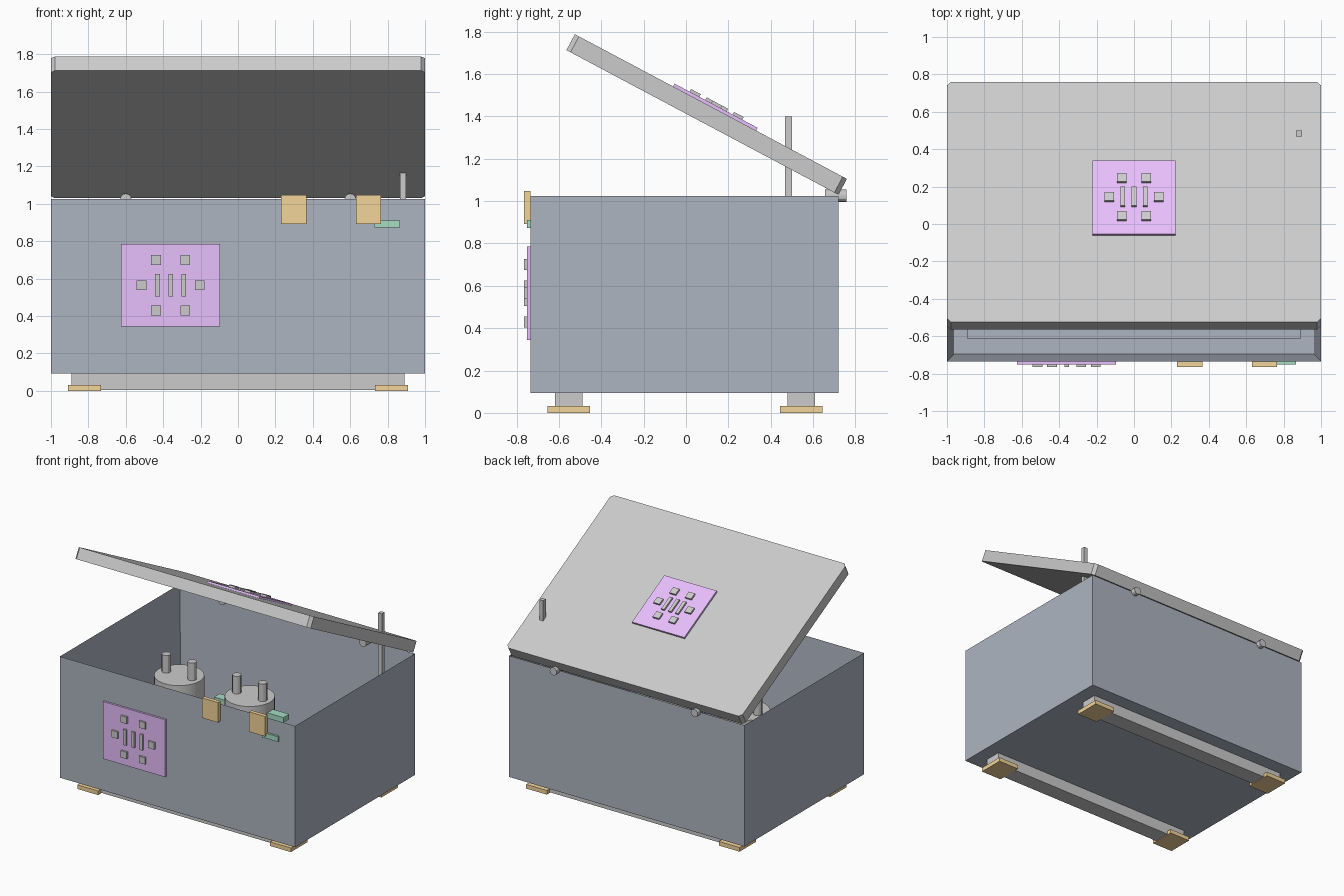
import bpy, bmesh, math
from mathutils import Matrix, Vector

if "Cube" in bpy.data.objects:
    bpy.data.objects.remove(bpy.data.objects["Cube"])


def material(name, rgb):
    m = bpy.data.materials.new(name)
    m.diffuse_color = (*rgb, 1)
    m.use_nodes = True
    m.node_tree.nodes["Principled BSDF"].inputs["Base Color"].default_value = m.diffuse_color
    return m


SLATE = material("slate", (0.42, 0.46, 0.53))
PURPLE = material("purple", (0.80, 0.52, 0.98))
ORANGE = material("orange", (0.90, 0.66, 0.32))
GREEN = material("green", (0.38, 0.72, 0.55))


def finish(name, bm, mat=None, frame=Matrix()):
    bmesh.ops.recalc_face_normals(bm, faces=bm.faces)
    me = bpy.data.meshes.new(name)
    bm.to_mesh(me)
    bm.free()
    ob = bpy.data.objects.new(name, me)
    ob.matrix_world = frame
    bpy.context.collection.objects.link(ob)
    if mat:
        me.materials.append(mat)
    return ob


def box_mesh(x0, x1, y0, y1, z0, z1):
    bm = bmesh.new()
    size = Matrix.Diagonal((x1 - x0, y1 - y0, z1 - z0, 1))
    mid = Matrix.Translation(((x0 + x1) / 2, (y0 + y1) / 2, (z0 + z1) / 2))
    bmesh.ops.create_cube(bm, size=1, matrix=mid @ size)
    return bm


def box(name, x, y, z, mat=None, frame=Matrix()):
    return finish(name, box_mesh(*x, *y, *z), mat, frame)


def cylinder(name, loc, r, h, sides, axis='Z'):
    bm = bmesh.new()
    rot = Matrix.Rotation(math.pi / 2, 4, 'X') if axis == 'Y' else Matrix()
    bmesh.ops.create_cone(bm, cap_ends=True, segments=sides, radius1=r, radius2=r,
                          depth=h, matrix=Matrix.Translation(loc) @ rot)
    ob = finish(name, bm)
    bpy.ops.object.select_all(action='DESELECT')
    ob.select_set(True)
    bpy.context.view_layer.objects.active = ob
    bpy.ops.object.shade_smooth_by_angle()
    return ob


def control_panel(prefix, frame, w, h, dx, dz, bar):
    # purple plate with a ring of six buttons round three bars; local z points outward
    box(prefix + "_panel", (-w / 2, w / 2), (-h / 2, h / 2), (0, 0.015), PURPLE, frame)
    spots = [(sx * dx, sy * dz) for sx in (-1, 1) for sy in (-1, 1)]
    spots += [(-2 * dx, 0), (2 * dx, 0)]
    for u, v in spots:
        box(prefix + "_button", (u - .026, u + .026), (v - .026, v + .026),
            (0.012, 0.029), None, frame)
    for u in (-0.9 * dx, 0, 0.9 * dx):
        box(prefix + "_bar", (u - .0125, u + .0125), (-bar / 2, bar / 2),
            (0.012, 0.029), None, frame)


# open case: inset the top face and push it down
bm = box_mesh(-1, 1, -0.735, 0.72, 0.093, 1.025)
bm.faces.ensure_lookup_table()
top = max(bm.faces, key=lambda f: f.calc_center_median().z)
bmesh.ops.inset_region(bm, faces=[top], thickness=0.055)
for v in top.verts:
    v.co.z = 0.15
finish("case", bm, SLATE)
box("floor_liner", (-0.89, 0.89), (-0.615, 0.60), (0.148, 0.18), SLATE)

# tilted lid with chamfered corners
lid_frame = Matrix.Translation((0, 0.72, 1.03)) @ Matrix.Rotation(math.radians(-28), 4, 'X')
bm = box_mesh(-1, 1, -1.455, 0, 0, 0.085)
edges = [e for e in bm.edges if abs(e.verts[0].co.z - e.verts[1].co.z) > 0.05]
bmesh.ops.bevel(bm, geom=edges, offset=0.022, segments=1, affect='EDGES')
finish("lid", bm, None, lid_frame)

# control panels on the lid and front
control_panel("lid", lid_frame @ Matrix.Translation((0, -0.708, 0.085)),
              0.445, 0.445, 0.066, 0.115, 0.115)
control_panel("front", Matrix.Translation((-0.36, -0.735, 0.565)) @ Matrix.Rotation(math.pi / 2, 4, 'X'),
              0.53, 0.44, 0.078, 0.135, 0.12)

# hinges and lid prop
for x in (-0.6, 0.6):
    cylinder("hinge", (x, 0.707, 1.025), 0.03, 0.1, 12, 'Y')
box("lid_prop", (0.865, 0.897), (0.468, 0.50), (0.75, 1.40))

# front latches and green strip
for x in (0.298, 0.698):
    box("latch", (x - .067, x + .067), (-0.765, -0.735), (0.893, 1.047), ORANGE)
box("front_strip", (0.73, 0.865), (-0.75, -0.735), (0.872, 0.912), GREEN)

# runners with foot pads
for y in (-0.554, 0.545):
    box("runner", (-0.89, 0.89), (y - .065, y + .065), (0.005, 0.095))
    for x in (-0.82, 0.82):
        box("foot_pad", (x - .088, x + .088), (y - .1, y + .1), (0, 0.032), ORANGE)

# inner canisters with terminals
for x in (-0.5, 0.1):
    cylinder("canister", (x, 0, 0.455), 0.175, 0.56, 32)
    for s in (-0.11, 0.11):
        cylinder("terminal", (x + s, 0, 0.80), 0.032, 0.14, 12)
box("inner_strip", (-0.18, 0.41), (-0.035, 0.035), (0.625, 0.665), GREEN)
